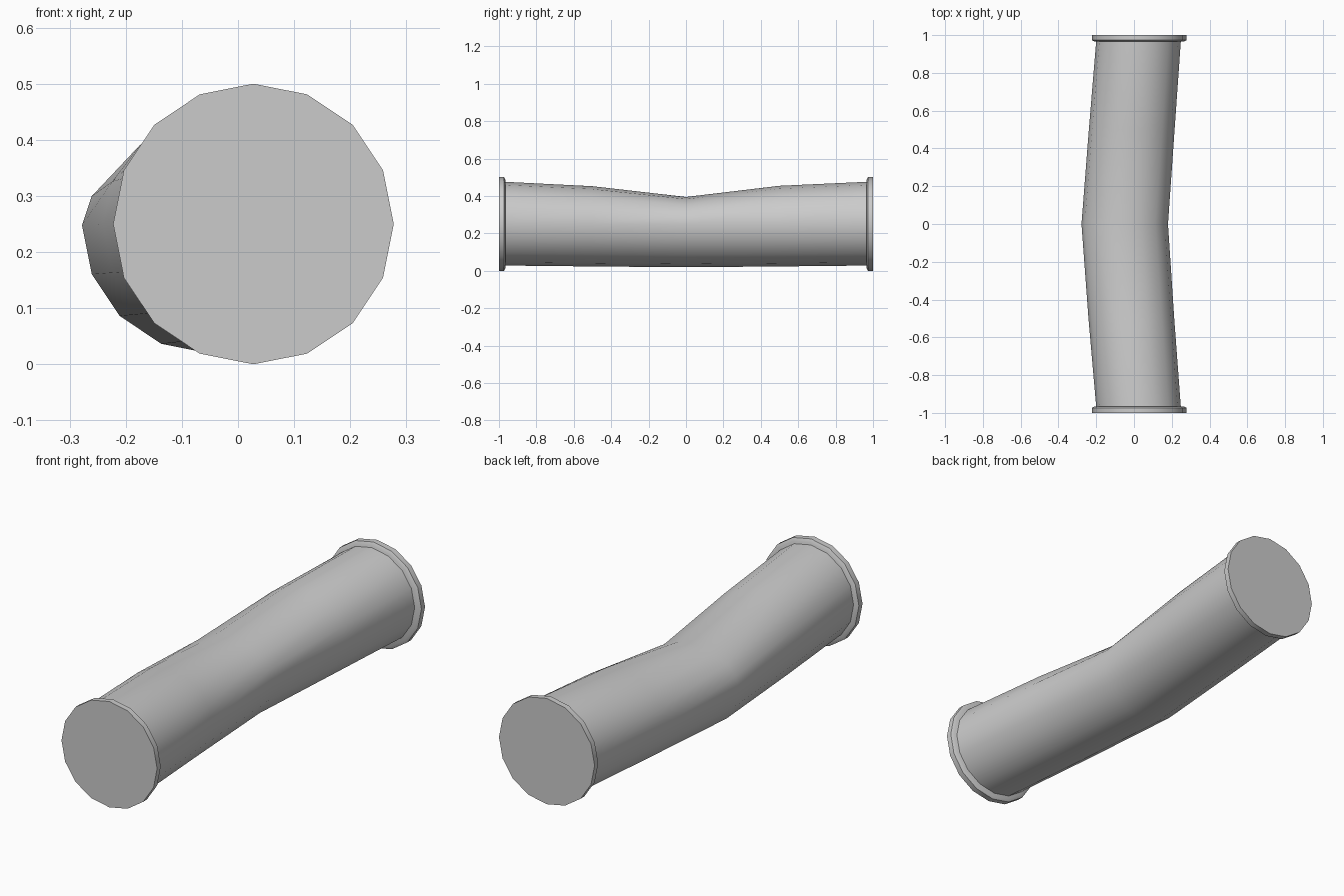
import bpy, bmesh, math

if "Cube" in bpy.data.objects:
    bpy.data.objects.remove(bpy.data.objects["Cube"])

SIDES = 16

def loft(name, rings):
    """Skin closed rings of points and cap both ends."""
    bm = bmesh.new()
    vs = [[bm.verts.new(p) for p in ring] for ring in rings]
    for a, b in zip(vs, vs[1:]):
        for i in range(SIDES):
            j = (i + 1) % SIDES
            bm.faces.new((a[i], a[j], b[j], b[i]))
    bm.faces.new(vs[0])
    bm.faces.new(vs[-1])
    bmesh.ops.recalc_face_normals(bm, faces=bm.faces)
    me = bpy.data.meshes.new(name)
    bm.to_mesh(me)
    bm.free()
    ob = bpy.data.objects.new(name, me)
    bpy.context.collection.objects.link(ob)
    bpy.context.view_layer.objects.active = ob
    ob.select_set(True)
    bpy.ops.object.shade_smooth_by_angle(angle=math.radians(35))
    ob.select_set(False)
    return ob

def ring(y, r, cx, cz, dent=0.0):
    """16-sided section; the upper half is pushed down by the dent."""
    pts = []
    for i in range(SIDES):
        a = 2 * math.pi * i / SIDES
        s = math.sin(a)
        z = r * s
        if s > 0:
            # slightly deeper on the left shoulder
            z *= 1 - dent * (1 + 0.15 * max(0, -math.cos(a)))
        pts.append((cx + r * math.cos(a), y, cz + z))
    return pts

# Bent pipe with a dented top
loft("dented_pipe", [
    ring(-0.975, 0.224, 0.0245, 0.252),
    ring(-0.5, 0.227, -0.014, 0.25, 0.11),
    ring(0.0, 0.229, -0.049, 0.248, 0.36),
    ring(0.5, 0.227, -0.012, 0.25, 0.10),
    ring(0.975, 0.224, 0.0245, 0.252),
])

# End flanges with a small bevel on the inner edge
for name, s in (("front_flange", -1), ("back_flange", 1)):
    loft(name, [ring(s * 0.965, 0.235, 0.0275, 0.25),
                ring(s * 0.973, 0.25, 0.0275, 0.25),
                ring(s * 1.0, 0.25, 0.0275, 0.25)])
